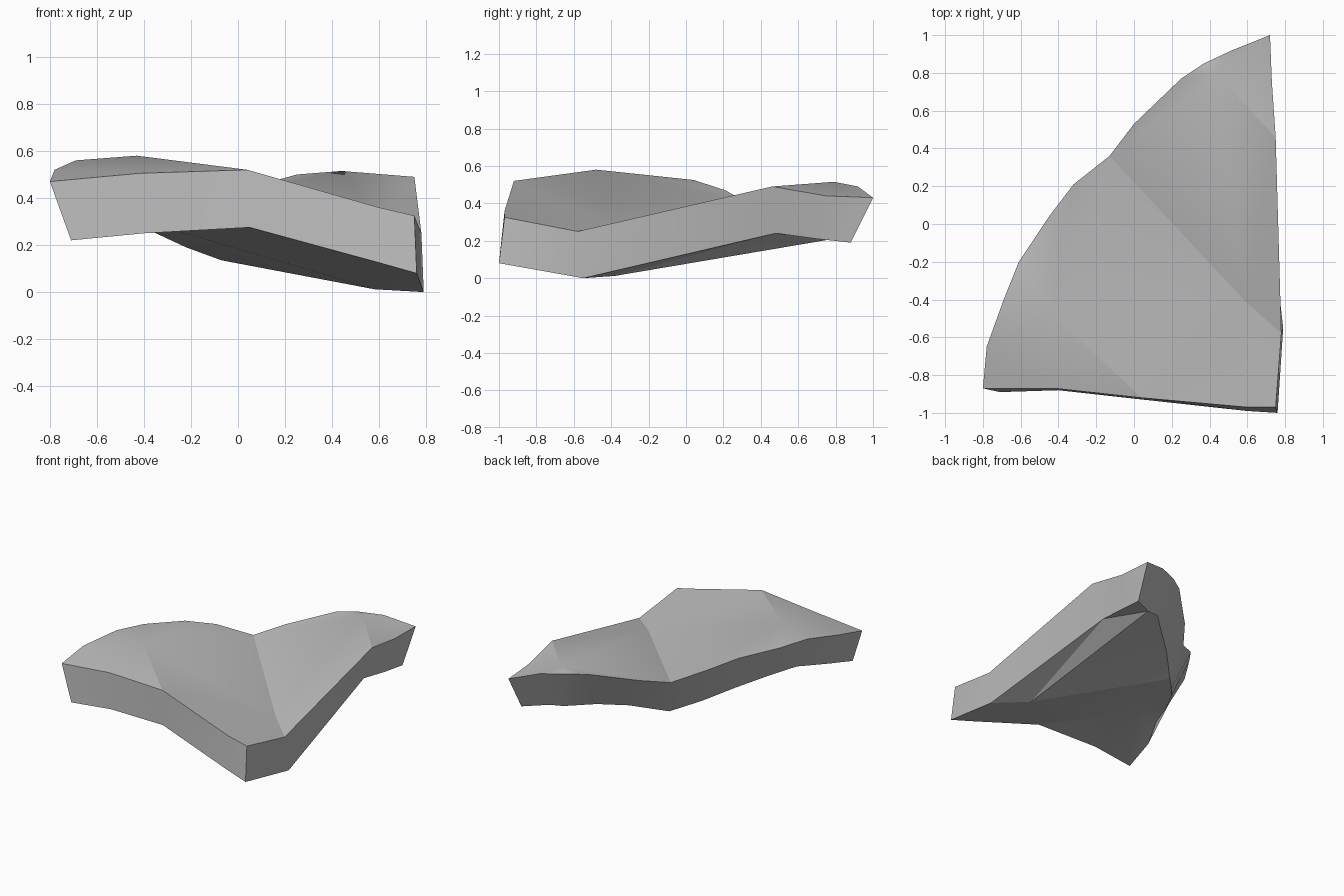
import bpy
import bmesh

default_cube = bpy.data.objects.get("Cube")
if default_cube:
    bpy.data.objects.remove(default_cube, do_unlink=True)

# Single stone colour
stone = bpy.data.materials.new("stone_grey")
stone.use_nodes = True
grey = (0.5, 0.5, 0.5, 1)
stone.diffuse_color = grey
stone.node_tree.nodes["Principled BSDF"].inputs["Base Color"].default_value = grey

# Rim of the slab, side by side: each entry is an upper and a lower point
front_rim = [
    ((-.8, -.87, .47), (-.71, -.89, .22)),
    ((-.42, -.87, .505), (-.4, -.88, .25)),
    ((.04, -.92, .52), (.05, -.93, .275)),
    ((.6, -.97, .36), (.6, -.99, .125)),
]
right_rim = [
    ((.75, -.97, .325), (.76, -1, .08)),
    ((.78, -.58, .25), (.79, -.55, 0)),
    ((.75, .46, .49), (.67, .48, .24)),
    ((.73, .75, .44), (.69, .7, .21)),
]
back_rim = [
    ((.72, 1, .43), (.7, .88, .19)),
    ((.52, .92, .49), (.54, .79, .21)),
    ((.37, .85, .5), (.44, .77, .22)),
    ((.25, .77, .5), (.28, .62, .22)),
    ((0, .53, .43), (.12, .48, .2)),
]
left_rim = [
    ((-.13, .36, .385), (-.07, .29, .135)),
    ((-.32, .21, .47), (-.22, .13, .19)),
    ((-.45, .04, .525), (-.36, -.04, .255)),
    ((-.61, -.2, .55), (-.49, -.25, .3)),
    ((-.69, -.4, .56), (-.57, -.45, .31)),
    ((-.78, -.65, .52), (-.68, -.66, .28)),
]

mesh_builder = bmesh.new()


def add_fan(hub, rim):
    """Triangles from one hub vertex to each neighbouring pair on the rim."""
    for first, second in zip(rim, rim[1:]):
        mesh_builder.faces.new((hub, first, second))


rim_points = front_rim + right_rim + back_rim + left_rim
upper = [mesh_builder.verts.new(top) for top, bottom in rim_points]
lower = [mesh_builder.verts.new(bottom) for top, bottom in rim_points]
count = len(rim_points)

# Named landmarks on the rim
front_ridge = len(front_rim) - 2
corner = len(front_rim) + 1
back_tip = len(front_rim) + len(right_rim)
valley_end = back_tip + len(back_rim)

# Upper surface: a peak on each wing and a straight valley between them
left_peak = mesh_builder.verts.new((-.43, -.48, .58))
back_peak = mesh_builder.verts.new((.44, .79, .515))
valley = mesh_builder.verts.new((.59, -.41, .28))
add_fan(upper[0], [upper[-1], upper[1]])
add_fan(left_peak, upper[valley_end:] + upper[1:front_ridge + 1] + [valley, upper[valley_end]])
add_fan(valley, upper[front_ridge:corner + 2])
add_fan(back_peak, [valley] + upper[corner + 1:valley_end + 1] + [valley])

# Broken side walls
for index in range(count):
    following = (index + 1) % count
    mesh_builder.faces.new((upper[index], lower[index], lower[following], upper[following]))

# Underside: a keel below the valley, a hollow below the left peak, a small back tip
hollow = mesh_builder.verts.new((-.36, -.39, .29))
keel = mesh_builder.verts.new((.58, -.38, .012))
add_fan(hollow, lower[valley_end:] + lower[:front_ridge + 1] + [keel, lower[valley_end]])
add_fan(keel, lower[front_ridge:corner + 2] + lower[back_tip + 1:valley_end + 1])
add_fan(lower[back_tip + 1], lower[corner + 1:back_tip + 1])

bmesh.ops.recalc_face_normals(mesh_builder, faces=mesh_builder.faces[:])
slab_mesh = bpy.data.meshes.new("rock_slab")
mesh_builder.to_mesh(slab_mesh)
mesh_builder.free()
slab_mesh.materials.append(stone)

rock_slab = bpy.data.objects.new("rock_slab", slab_mesh)
bpy.context.collection.objects.link(rock_slab)

# Soft facets with crisp broken edges
bpy.ops.object.select_all(action="DESELECT")
rock_slab.select_set(True)
bpy.context.view_layer.objects.active = rock_slab
bpy.ops.object.shade_smooth_by_angle(angle=0.4)
